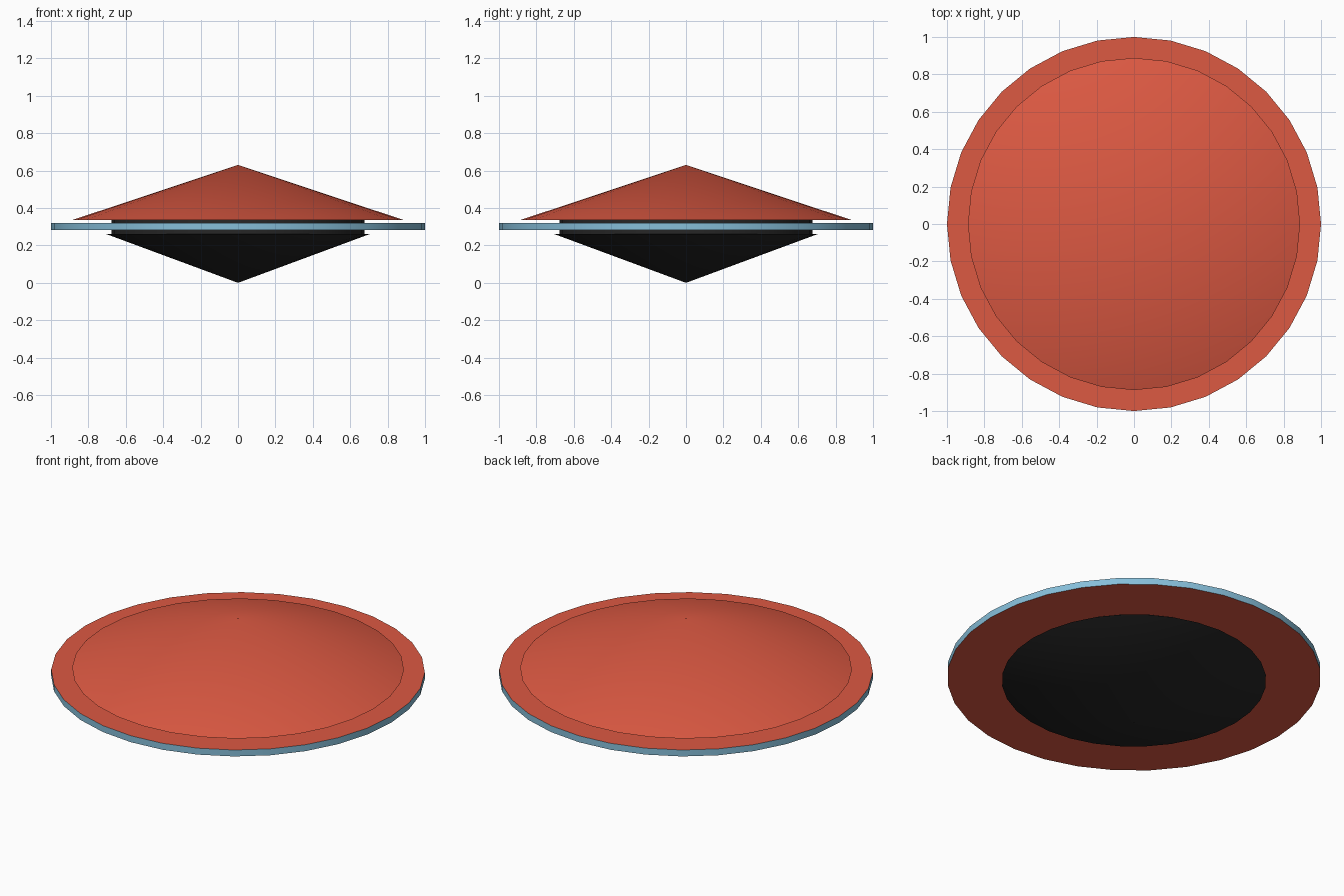
import bpy
import math

if "Cube" in bpy.data.objects:
    bpy.data.objects.remove(bpy.data.objects["Cube"])

SIDES = 32


def material(name, color):
    m = bpy.data.materials.new(name)
    m.diffuse_color = (*color, 1)
    m.use_nodes = True
    m.node_tree.nodes["Principled BSDF"].inputs["Base Color"].default_value = m.diffuse_color
    return m


red = material("red", (0.72, 0.10, 0.055))
blue = material("blue", (0.24, 0.52, 0.70))
black = material("black", (0.02, 0.02, 0.02))


def tapered(name, z0, z1, r0, r1, mat):
    """Round solid running from radius r0 at z0 to radius r1 at z1."""
    bpy.ops.mesh.primitive_cone_add(vertices=SIDES, radius1=r0, radius2=r1,
                                    depth=z1 - z0, location=(0, 0, (z0 + z1) / 2))
    ob = bpy.context.object
    ob.name = name
    ob.data.materials.append(mat)
    bpy.ops.object.shade_smooth_by_angle(angle=math.radians(30))
    return ob


# Shallow conical top and bottom covers
tapered("upper_cone", 0.335, 0.63, 0.888, 0, red)
tapered("lower_cone", 0, 0.262, 0, 0.708, black)

# Dark core joining the covers through the disc
tapered("core", 0.258, 0.337, 0.675, 0.675, black)

# Wide thin disc: red faces with a blue rim
disc = tapered("disc", 0.282, 0.32, 1, 1, red)
disc.data.materials.append(blue)
for face in disc.data.polygons:
    if abs(face.normal.z) < 0.5:
        face.material_index = 1
